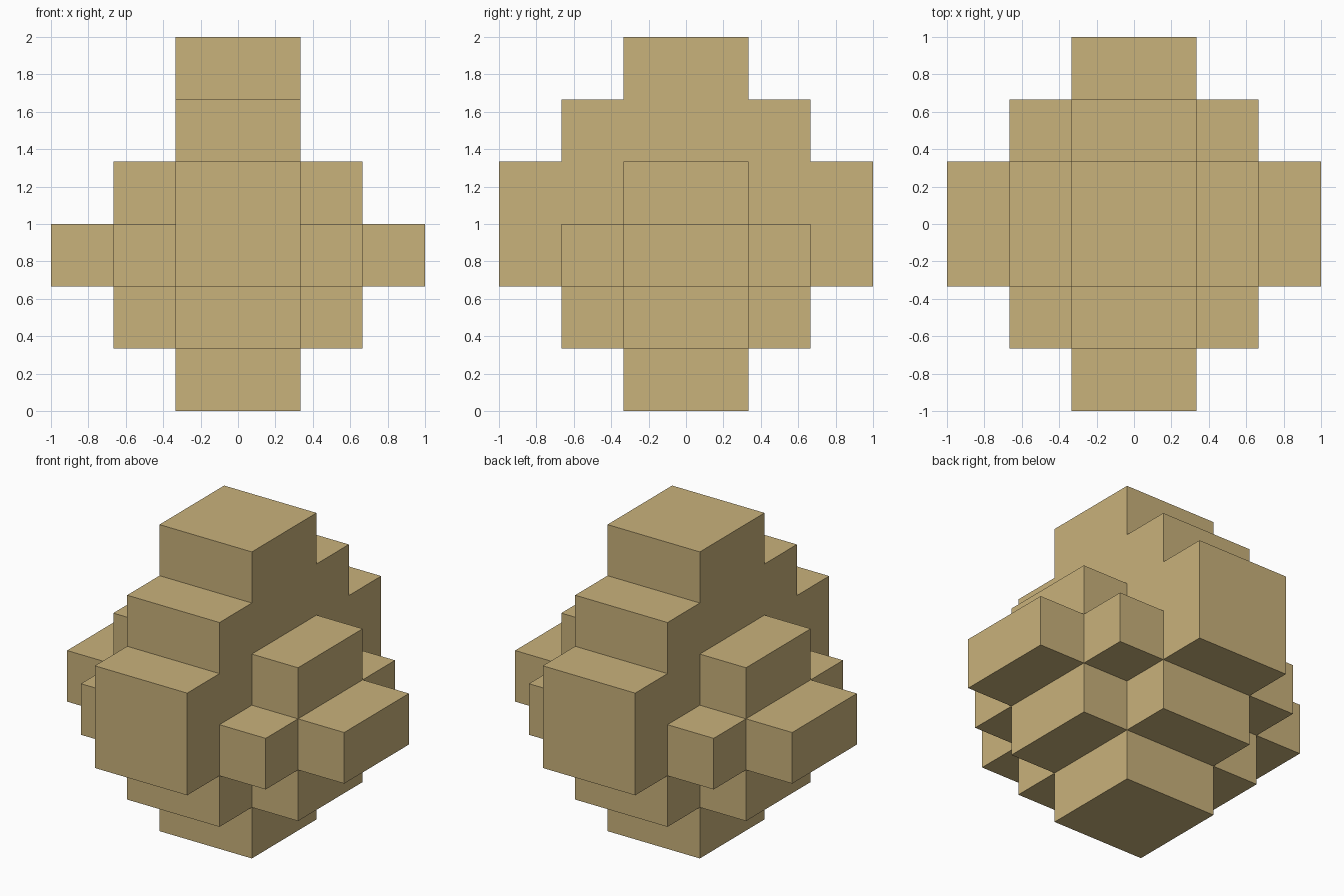
import bpy, bmesh

if "Cube" in bpy.data.objects:
    bpy.data.objects.remove(bpy.data.objects["Cube"])

U = 1 / 3  # edge of one grid block

# Each layer, bottom to top: half-depth in y for x bands 0-1, 1-2, 2-3
LAYERS = [(1, 0, 0), (2, 1, 0), (3, 2, 1), (3, 1, 0), (2, 0, 0), (1, 0, 0)]


def filled(x, y, z):
    """Is the block with lower corner x, y, z part of the solid?"""
    ax = x if x >= 0 else -x - 1
    ay = y if y >= 0 else -y - 1
    return 0 <= z < 6 and ax < 3 and ay < LAYERS[z][ax]


tan = bpy.data.materials.new("tan")
tan.diffuse_color = (0.584, 0.445, 0.198, 1)
tan.use_nodes = True
tan.node_tree.nodes["Principled BSDF"].inputs["Base Color"].default_value = tan.diffuse_color

# Stepped body: keep only the outer faces of the blocks
bm = bmesh.new()
for z in range(6):
    for x in range(-3, 3):
        for y in range(-3, 3):
            if not filled(x, y, z):
                continue
            for axis in range(3):
                for side in (0, 1):
                    near = [x, y, z]
                    near[axis] += 2 * side - 1
                    if filled(*near):
                        continue
                    quad = []
                    for a, b in ((0, 0), (1, 0), (1, 1), (0, 1)):
                        p = [x, y, z]
                        p[axis] += side
                        p[(axis + 1) % 3] += a
                        p[(axis + 2) % 3] += b
                        quad.append(bm.verts.new([c * U for c in p]))
                    bm.faces.new(quad if side else quad[::-1])
bmesh.ops.remove_doubles(bm, verts=bm.verts[:], dist=0.001)

mesh = bpy.data.meshes.new("stepped_block_body")
bm.to_mesh(mesh)
bm.free()
mesh.materials.append(tan)
body = bpy.data.objects.new("stepped_block_body", mesh)
bpy.context.collection.objects.link(body)
